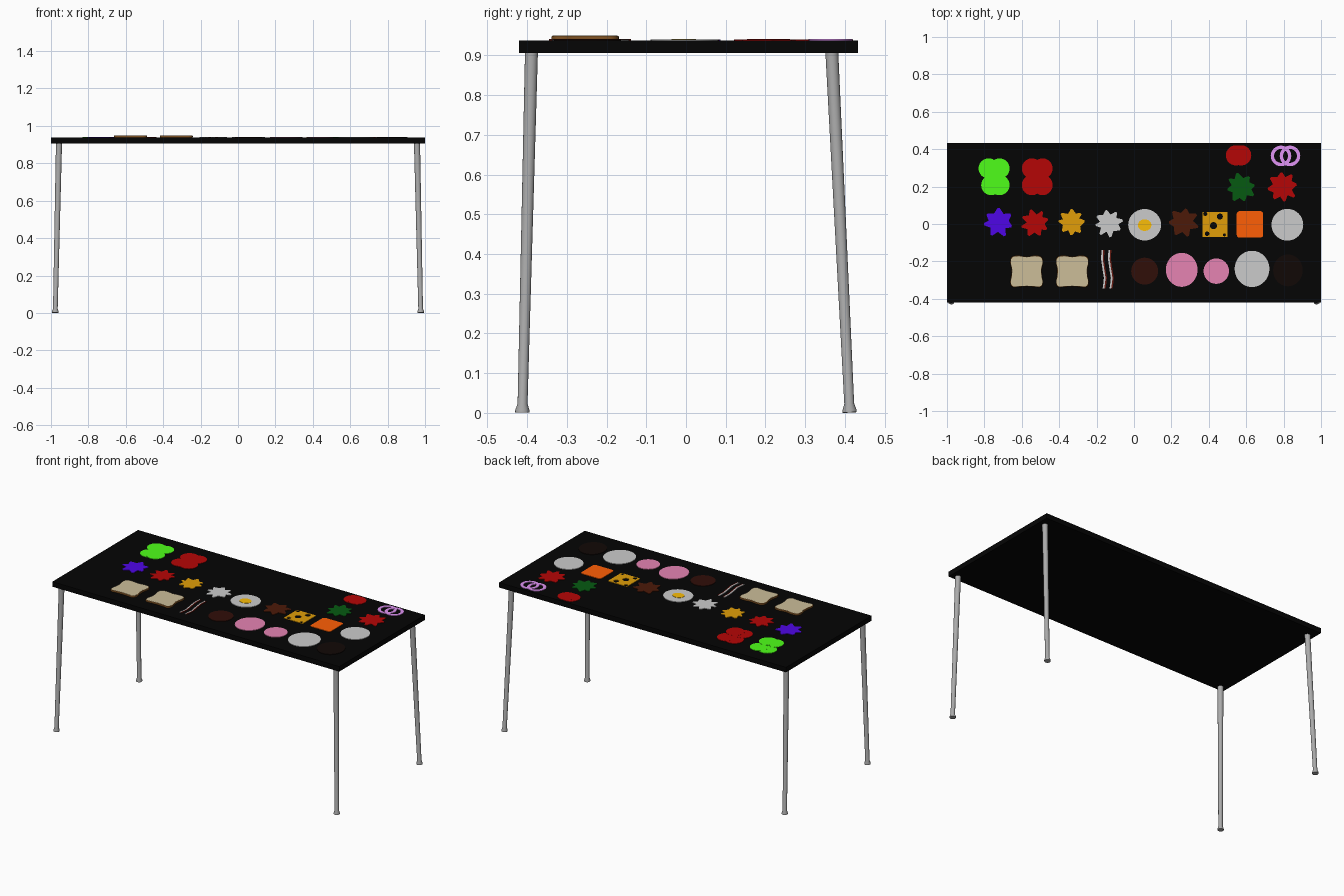
import bpy, bmesh, math, random
from mathutils import Vector, Matrix

if "Cube" in bpy.data.objects:
    bpy.data.objects.remove(bpy.data.objects["Cube"])

random.seed(4)
TOP = 0.9375
MATS = {}

# colours as seen on screen; paint() turns them into linear values
PALETTE = {
    "black": (.055, .055, .055), "white": (.906, .906, .906), "red": (.71, .06, .06),
    "lime": (.32, 1, .13), "blue": (.32, .06, .9), "green": (.06, .36, .1),
    "mustard": (.88, .62, .07), "yolk": (.98, .74, .07), "orange": (1, .38, .06),
    "brown": (.31, .13, .07), "dark_brown": (.21, .09, .07), "char": (.1, .07, .06),
    "pink": (.9, .52, .7), "purple": (.88, .58, .96), "tan": (.8, .74, .6),
    "crust": (.5, .33, .16), "bacon": (.4, .13, .1), "steel": (.67, .67, .67),
}


def paint(ob, color):
    if color not in MATS:
        MATS[color] = bpy.data.materials.new(color)
        MATS[color].diffuse_color = (*[c ** 2.25 for c in PALETTE[color]], 1)
    ob.data.materials.append(MATS[color])


def activate(ob):
    bpy.ops.object.select_all(action='DESELECT')
    ob.select_set(True)
    bpy.context.view_layer.objects.active = ob


def slab(name, loops, color, loc, z=TOP, h=0.003, bevel=0.0, smooth=False):
    """Flat filled shape; extra loops inside the first become holes."""
    cu = bpy.data.curves.new(name, 'CURVE')
    cu.dimensions, cu.fill_mode = '2D', 'BOTH'
    cu.resolution_u = 6
    cu.extrude, cu.bevel_depth, cu.offset = h / 2 - bevel, bevel, -bevel
    cu.bevel_resolution = 2
    for pts in loops:
        sp = cu.splines.new('BEZIER' if smooth else 'POLY')
        target = sp.bezier_points if smooth else sp.points
        target.add(len(pts) - 1)
        for p, (x, y) in zip(target, pts):
            p.co = (x, y, 0) if smooth else (x, y, 0, 1)
            if smooth:
                p.handle_left_type = p.handle_right_type = 'AUTO'
        sp.use_cyclic_u = True
    ob = bpy.data.objects.new(name, cu)
    bpy.context.collection.objects.link(ob)
    ob.location = (loc[0], loc[1], z + h / 2)
    activate(ob)
    bpy.ops.object.convert(target='MESH')
    ob = bpy.context.object
    paint(ob, color)
    return ob


def circle(r, ry=None, n=40, c=(0, 0)):
    return [(c[0] + r * math.cos(2 * math.pi * i / n),
             c[1] + (ry or r) * math.sin(2 * math.pi * i / n)) for i in range(n)]


def ragged_leaf(r, n, turn=0.0):
    pts = []
    for i in range(n):
        a = turn + 2 * math.pi * (i + random.uniform(-.1, .1)) / n
        tip, dip = r * random.uniform(.9, 1.03), r * random.uniform(.62, .72)
        for da, rr in ((-.07, tip), (.07, tip), (math.pi / n, dip)):
            pts.append((rr * math.cos(a + da), rr * math.sin(a + da)))
    return pts


def rounded_square(s, r, n=6):
    pts = []
    for k in range(4):
        a0 = k * math.pi / 2
        cx, cy = [(1, 1), (-1, 1), (-1, -1), (1, -1)][k]
        for i in range(n + 1):
            a = a0 + math.pi / 2 * i / n
            pts.append((cx * (s - r) + r * math.cos(a), cy * (s - r) + r * math.sin(a)))
    return pts


# table top
bpy.ops.mesh.primitive_cube_add(size=1, location=(0, .0065, (TOP + .906) / 2))
top = bpy.context.object
top.name = "table_top"
top.scale = (2, .853, TOP - .906)
bpy.ops.object.transform_apply(location=False, rotation=False, scale=True)
paint(top, "black")


# splayed tapered legs with flared feet
def leg(name, foot, head):
    foot, head = Vector(foot), Vector(head)
    axis = head - foot
    turn = axis.to_track_quat('Z', 'Y').to_matrix()
    bm = bmesh.new()
    n, rings = 24, []
    for d, r in ((0, .018), (.006, .018), (.022, .0125), (axis.length, .0163)):
        rings.append([bm.verts.new(foot + turn @ Vector((x, y, d))) for x, y in circle(r, n=n)])
    for a, b in zip(rings, rings[1:]):
        for i in range(n):
            j = (i + 1) % n
            bm.faces.new((a[i], a[j], b[j], b[i]))
    bm.faces.new(rings[0][::-1])
    bm.faces.new(rings[-1])
    me = bpy.data.meshes.new(name)
    bm.to_mesh(me)
    bm.free()
    ob = bpy.data.objects.new(name, me)
    bpy.context.collection.objects.link(ob)
    activate(ob)
    bpy.ops.object.shade_smooth_by_angle(angle=math.radians(35))
    paint(ob, "steel")


for side, s in (("left", -1), ("right", 1)):
    leg("front_leg_" + side, (s * .977, -.412, .001), (s * .957, -.389, .91))
    leg("back_leg_" + side, (s * .977, .412, .001), (s * .957, .367, .91))

# overlapping vegetable slices
for name, color, spots in (
        ("pickle_slice", "lime", ((-.777, .297), (-.719, .297), (-.763, .208), (-.719, .208))),
        ("tomato_slice", "red", ((-.546, .297), (-.489, .297), (-.546, .208), (-.489, .208))),
        ("pepper_slice", "red", ((.545, .367), (.573, .367)))):
    for i, p in enumerate(spots):
        slab(name, [circle(.054)], color, p, z=TOP + .0003 * i, h=.0025)

# onion rings
for i, x in enumerate((.786, .834)):
    slab("onion_ring", [circle(.055), circle(.037)], "purple", (x, .364), z=TOP + .0004 * i)

# ragged leaves and sauce splats
for name, color, loc, r, n, t in (
        ("lettuce_leaf", "green", (.572, .195), .08, 8, .2),
        ("red_leaf", "red", (.795, .2), .083, 8, .1),
        ("blue_splat", "blue", (-.725, .01), .08, 7, .65),
        ("red_splat", "red", (-.527, .005), .075, 8, .3),
        ("mustard_splat", "mustard", (-.335, .01), .075, 8, 0),
        ("white_splat", "white", (-.136, .005), .075, 8, .2),
        ("brown_splat", "brown", (.265, .01), .08, 7, .5)):
    slab(name, [ragged_leaf(r, n, t)], color, loc)

# fried egg
slab("egg_white", [circle(.088, .084)], "white", (.057, -.004))
slab("egg_yolk", [circle(.036, .031)], "yolk", (.057, -.006), z=TOP + .002, h=.002)

# round slices
for name, color, loc, rx, ry in (
        ("white_slice", "white", (.82, -.004), .085, .085),
        ("meat_patty", "dark_brown", (.057, -.252), .072, .072),
        ("large_ham_slice", "pink", (.255, -.245), .085, .091),
        ("small_ham_slice", "pink", (.44, -.252), .068, .068),
        ("large_white_slice", "white", (.631, -.24), .093, .097),
        ("dark_patty", "char", (.823, -.248), .079, .085)):
    slab(name, [circle(rx, ry)], color, loc)

# square cheese slices, one with holes
slab("orange_cheese", [rounded_square(.071, .016)], "orange", (.62, -.002))
holed = slab("holed_cheese", [rounded_square(.067, .002, 2)], "mustard", (.433, -.002))
activate(holed)
bm = bmesh.new()
bm.from_mesh(holed.data)
bmesh.ops.remove_doubles(bm, verts=bm.verts, dist=1e-5)
bm.to_mesh(holed.data)
bm.free()
for x, y, r in ((-.008, -.007, .019), (.026, .042, .016), (-.042, -.05, .012),
                (-.052, .056, .011), (.05, -.056, .008)):
    bpy.ops.mesh.primitive_cylinder_add(vertices=20, radius=r, depth=.05,
                                        location=(.433 + x, -.002 + y, TOP))
    cutter = bpy.context.object
    cutter.name = "cheese_hole_cutter"
    activate(holed)
    mod = holed.modifiers.new("hole", 'BOOLEAN')
    mod.operation, mod.object, mod.solver = 'DIFFERENCE', cutter, 'EXACT'
    bpy.ops.object.modifier_apply(modifier=mod.name)
    bpy.data.objects.remove(cutter)

# bread slices: crust with pale crumb face
half = [(0, .078), (.05, .083), (.08, .075), (.088, .048), (.081, .012),
        (.083, -.03), (.088, -.06), (.078, -.083), (.04, -.084)]
bread = half + [(0, -.082)] + [(-x, y) for x, y in half[:0:-1]]
for x in (-.574, -.33):
    slab("bread_crust", [bread], "crust", (x, -.252), h=.0115, bevel=.003, smooth=True)
    slab("bread_crumb", [[(px * .96, py * .96) for px, py in bread]], "tan",
         (x, -.252), z=TOP + .009, h=.0032, smooth=True)

# bacon strips, each a pale and a dark stripe
wave = [(-.004, .105), (-.006, .055), (.001, .005), (.009, -.045), (.006, -.075), (.002, -.102)]
for x in (-.163, -.126):
    for name, color, a, b in (("bacon_fat", "white", -.007, .002),
                              ("bacon_meat", "bacon", .002, .009)):
        outline = [(p + a, q) for p, q in wave] + [(p + b, q) for p, q in wave[::-1]]
        slab(name, [outline], color, (x, -.243), h=.004)

for m in bpy.data.materials:
    if m.users and not m.is_grease_pencil:
        m.use_nodes = True
        m.node_tree.nodes["Principled BSDF"].inputs["Base Color"].default_value = m.diffuse_color
